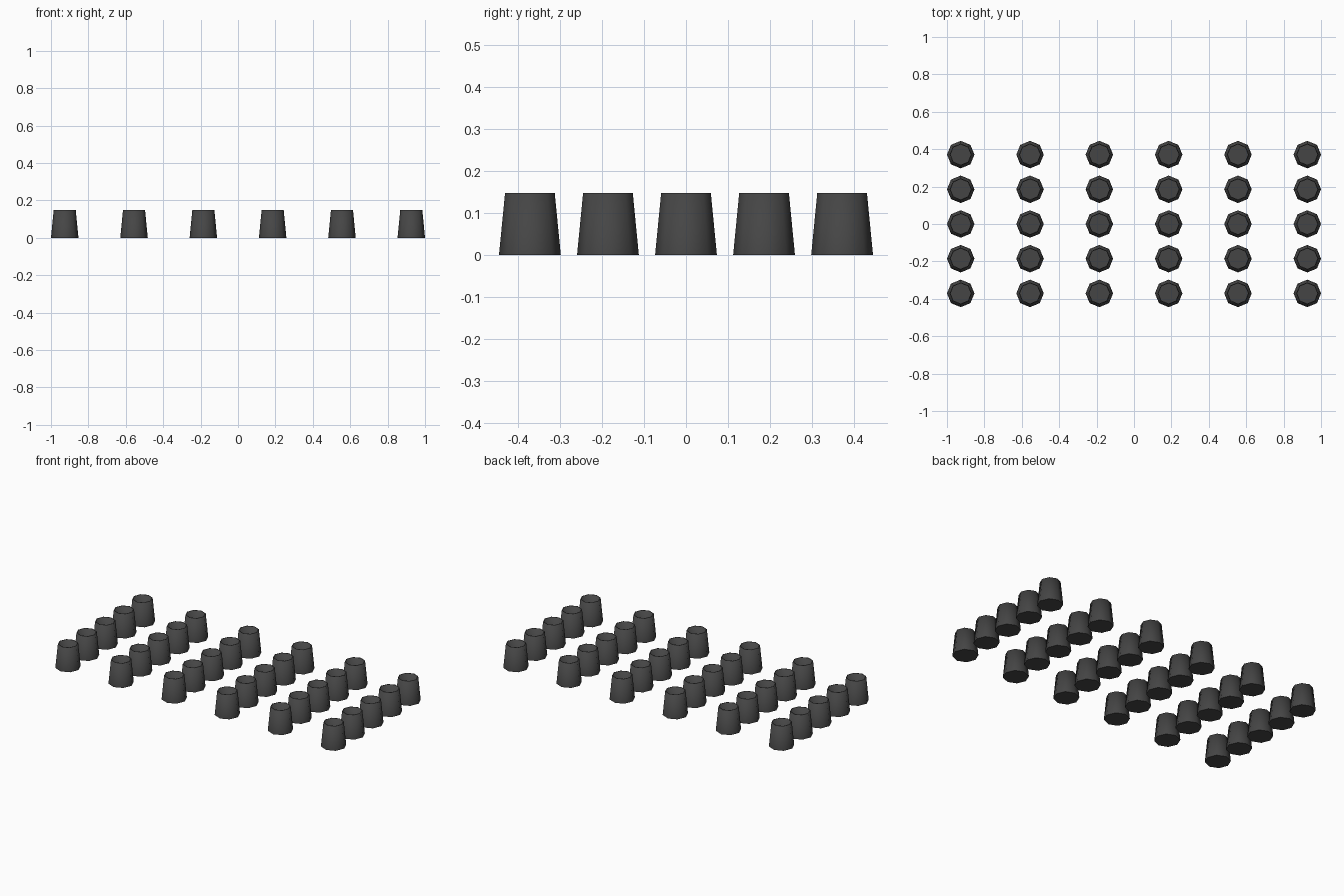
import bpy, bmesh, math

if "Cube" in bpy.data.objects:
    bpy.data.objects.remove(bpy.data.objects["Cube"])

SIDES = 8
# closed base, tapering wall, thin rim, hollow inside: (radius, z)
PROFILE = [(0.0735, 0.0), (0.059, 0.148), (0.054, 0.148), (0.067, 0.008)]


def cup_mesh():
    bm = bmesh.new()
    rings = []
    for r, z in PROFILE:
        rings.append([bm.verts.new((r * math.cos(i * math.tau / SIDES),
                                    r * math.sin(i * math.tau / SIDES), z))
                      for i in range(SIDES)])
    for a, b in zip(rings, rings[1:]):
        for i in range(SIDES):
            j = (i + 1) % SIDES
            bm.faces.new((a[i], a[j], b[j], b[i])).smooth = True
    bm.faces.new(rings[0][::-1])      # underside
    bm.faces.new(rings[-1])           # inner floor
    for e in bm.edges:
        e.smooth = e.calc_face_angle(0) < math.radians(50)
    me = bpy.data.meshes.new("cup")
    bm.to_mesh(me)
    bm.free()
    return me


mesh = cup_mesh()
mat = bpy.data.materials.new("dark_grey")
mat.diffuse_color = (0.06, 0.06, 0.06, 1)
mat.use_nodes = True
mat.node_tree.nodes["Principled BSDF"].inputs["Base Color"].default_value = mat.diffuse_color
mesh.materials.append(mat)

# six columns by five rows
for c in range(6):
    for r in range(5):
        ob = bpy.data.objects.new(f"cup_{c}_{r}", mesh)
        ob.location = ((c - 2.5) * 0.3706, (r - 2) * 0.1855, 0)
        bpy.context.collection.objects.link(ob)
